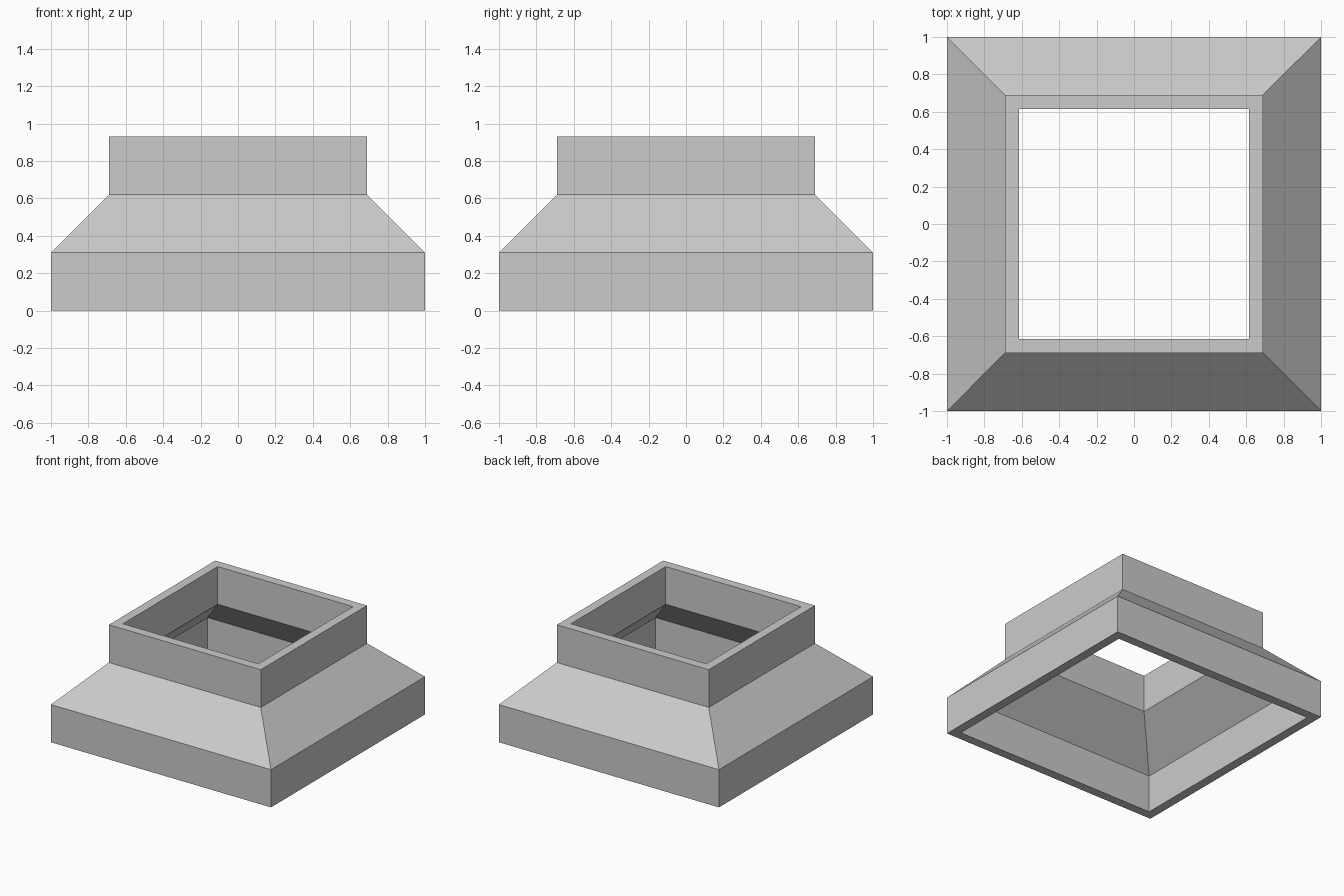
import bpy, bmesh

cube = bpy.data.objects.get("Cube")
if cube:
    bpy.data.objects.remove(cube, do_unlink=True)

# Plain grey material
grey = bpy.data.materials.new("light grey")
grey.use_nodes = True
colour = (0.6, 0.6, 0.6, 1)
grey.diffuse_color = colour
grey.node_tree.nodes["Principled BSDF"].inputs["Base Color"].default_value = colour

# Wall section as (half width, height): up the outside, down the inside
STEP, WALL = 0.31, 0.075
outer = [(1, 0), (1, STEP), (1 - STEP, 2 * STEP), (1 - STEP, 3 * STEP)]
section = outer + [(r - WALL, z) for r, z in reversed(outer)]

# Square reducer: sweep the section around four corners
bm = bmesh.new()
corners = [(-1, -1), (1, -1), (1, 1), (-1, 1)]
rings = [[bm.verts.new((x * r, y * r, z)) for x, y in corners] for r, z in section]
for lower, upper in zip(rings, rings[1:] + rings[:1]):
    for i in range(4):
        j = (i + 1) % 4
        bm.faces.new((lower[i], lower[j], upper[j], upper[i]))
bmesh.ops.recalc_face_normals(bm, faces=bm.faces)

mesh = bpy.data.meshes.new("square_reducer")
bm.to_mesh(mesh)
bm.free()
mesh.materials.append(grey)
bpy.context.collection.objects.link(bpy.data.objects.new("square_reducer", mesh))
